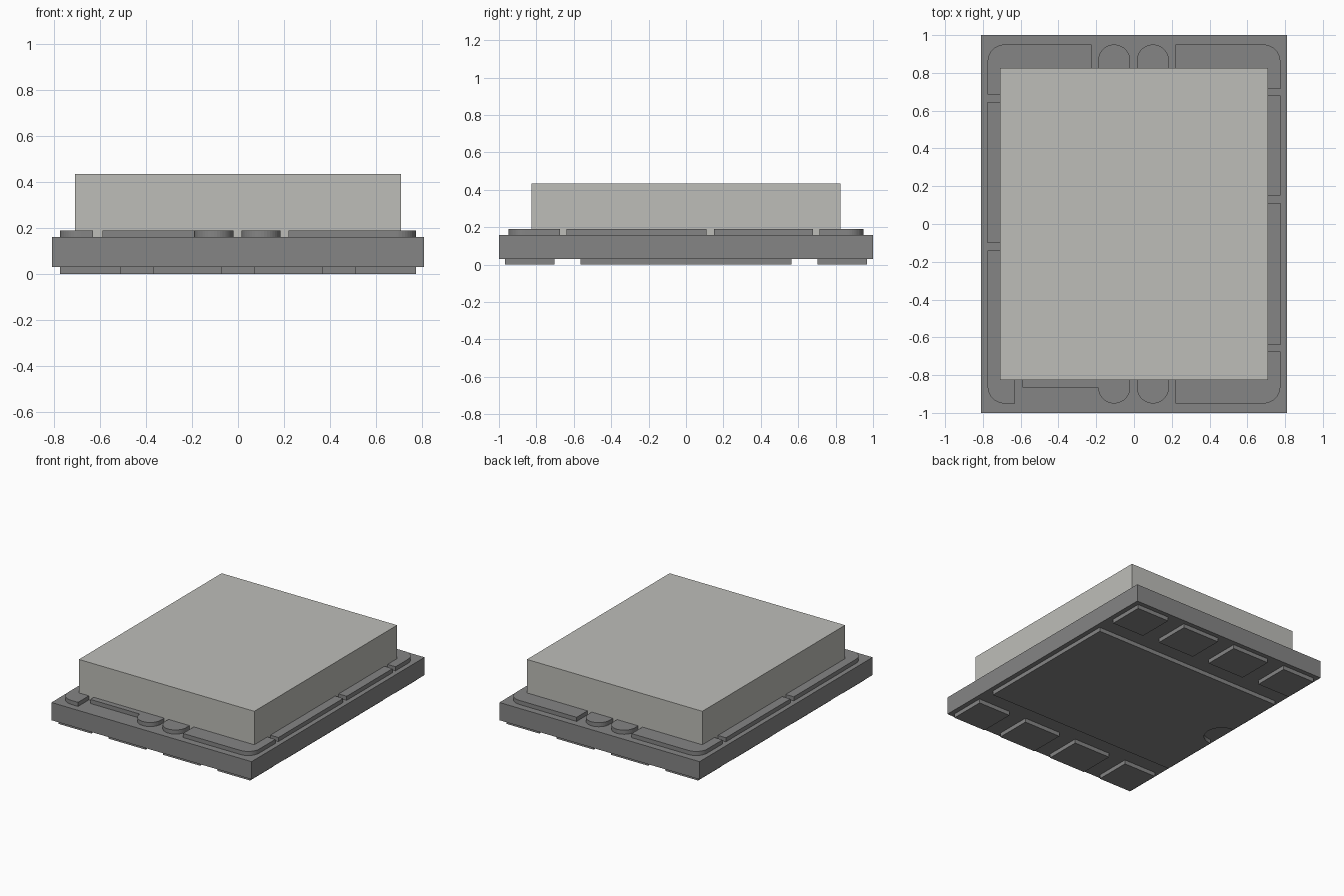
import bpy, bmesh, math
from mathutils import Vector

cube = bpy.data.objects.get("Cube")
if cube:
    bpy.data.objects.remove(cube)


def material(name, rgb):
    m = bpy.data.materials.new(name)
    m.use_nodes = True
    m.diffuse_color = (*rgb, 1)
    bsdf = next(n for n in m.node_tree.nodes if n.type == 'BSDF_PRINCIPLED')
    bsdf.inputs["Base Color"].default_value = (*rgb, 1)
    return m


GREY = material("mid_grey", (0.235, 0.235, 0.235))
PALE = material("pale_warm_grey", (0.515, 0.515, 0.485))


def rounded(corners, steps=10):
    """Outline from (x, y, radius) right-angled corners."""
    pts = []
    for i, (x, y, r) in enumerate(corners):
        p = Vector((x, y))
        if r == 0:
            pts.append(p)
            continue
        a = (Vector(corners[i - 1][:2]) - p).normalized()
        b = (Vector(corners[(i + 1) % len(corners)][:2]) - p).normalized()
        c = p + r * (a + b)
        for k in range(steps + 1):
            t = math.pi / 2 * k / steps
            q = c - r * (b * math.cos(t) + a * math.sin(t))
            if not pts or (q - pts[-1]).length > 1e-4:
                pts.append(q)
    return pts


def slab(name, corners, z0, z1, mat):
    """Extrude an outline from z0 up to z1."""
    bm = bmesh.new()
    base = bm.faces.new([bm.verts.new((p.x, p.y, z0)) for p in rounded(corners)])
    top = bmesh.ops.extrude_face_region(bm, geom=[base], use_keep_orig=True)["geom"]
    for v in top:
        if isinstance(v, bmesh.types.BMVert):
            v.co.z = z1
    bmesh.ops.recalc_face_normals(bm, faces=bm.faces)
    me = bpy.data.meshes.new(name)
    bm.to_mesh(me)
    bm.free()
    me.materials.append(mat)
    ob = bpy.data.objects.new(name, me)
    bpy.context.collection.objects.link(ob)
    return ob


def rect(x0, x1, y0, y1, sw=0, se=0, ne=0, nw=0):
    return [(x0, y0, sw), (x1, y0, se), (x1, y1, ne), (x0, y1, nw)]


# Substrate and lid
BOTTOM, TOP, TRACE = 0.03, 0.16, 0.19
slab("substrate", rect(-0.81, 0.81, -1, 1), BOTTOM, TOP, GREY)
slab("lid", rect(-0.71, 0.71, -0.825, 0.825), TOP, 0.435, PALE)

# Raised traces around the lid; their inner ends are tucked under it
X, Y, IX, IY, R, D = 0.775, 0.95, 0.66, 0.78, 0.09, 0.085
traces = {
    "trace_back_right_corner": rect(-X, -0.225, 0.685, Y, nw=R),
    "trace_right_side": rect(-X, -IX, -0.10, 0.645),
    "trace_front_right_corner": rect(-X, -0.63, -Y, -0.14, sw=R),
    "trace_front_left_corner": rect(0.22, X, -Y, -0.675, se=R),
    "trace_left_side_front": rect(IX, X, -0.64, 0.11),
    "trace_left_side_back": rect(IX, X, 0.15, 0.68),
    "trace_back_left_corner": rect(0.22, X, 0.715, Y, ne=R),
    "trace_back_finger_right": rect(-0.19, -0.02, IY, Y, ne=D, nw=D),
    "trace_back_finger_left": rect(0.015, 0.185, IY, Y, ne=D, nw=D),
    "trace_front_finger_left": rect(0.015, 0.185, -Y, -IY, sw=D, se=D),
    "trace_front_finger_right": [(-0.59, -0.865, 0), (-0.19, -0.865, 0), (-0.19, -Y, D),
                                 (-0.02, -Y, D), (-0.02, -IY, 0), (-0.59, -IY, 0)],
}
for name, outline in traces.items():
    slab(name, outline, TOP, TRACE, GREY)

# Contact pads in two rows underneath
for row, y0, y1 in (("front", -0.967, -0.703), ("back", 0.703, 0.967)):
    for i, (x0, x1) in enumerate(((-X, -0.51), (-0.37, -0.07), (0.07, 0.37), (0.51, X))):
        slab(f"{row}_pad_{i + 1}", rect(x0, x1, y0, y1), 0, BOTTOM, GREY)

# Large central pad with a half-round index notch
N = 0.12
slab("thermal_pad", [(-X, -0.563, 0), (X, -0.563, 0), (X, 0.563, 0), (-X, 0.563, 0),
                     (-X, N, 0), (-X + N, N, N), (-X + N, -N, N), (-X, -N, 0)],
     0, BOTTOM, GREY)
